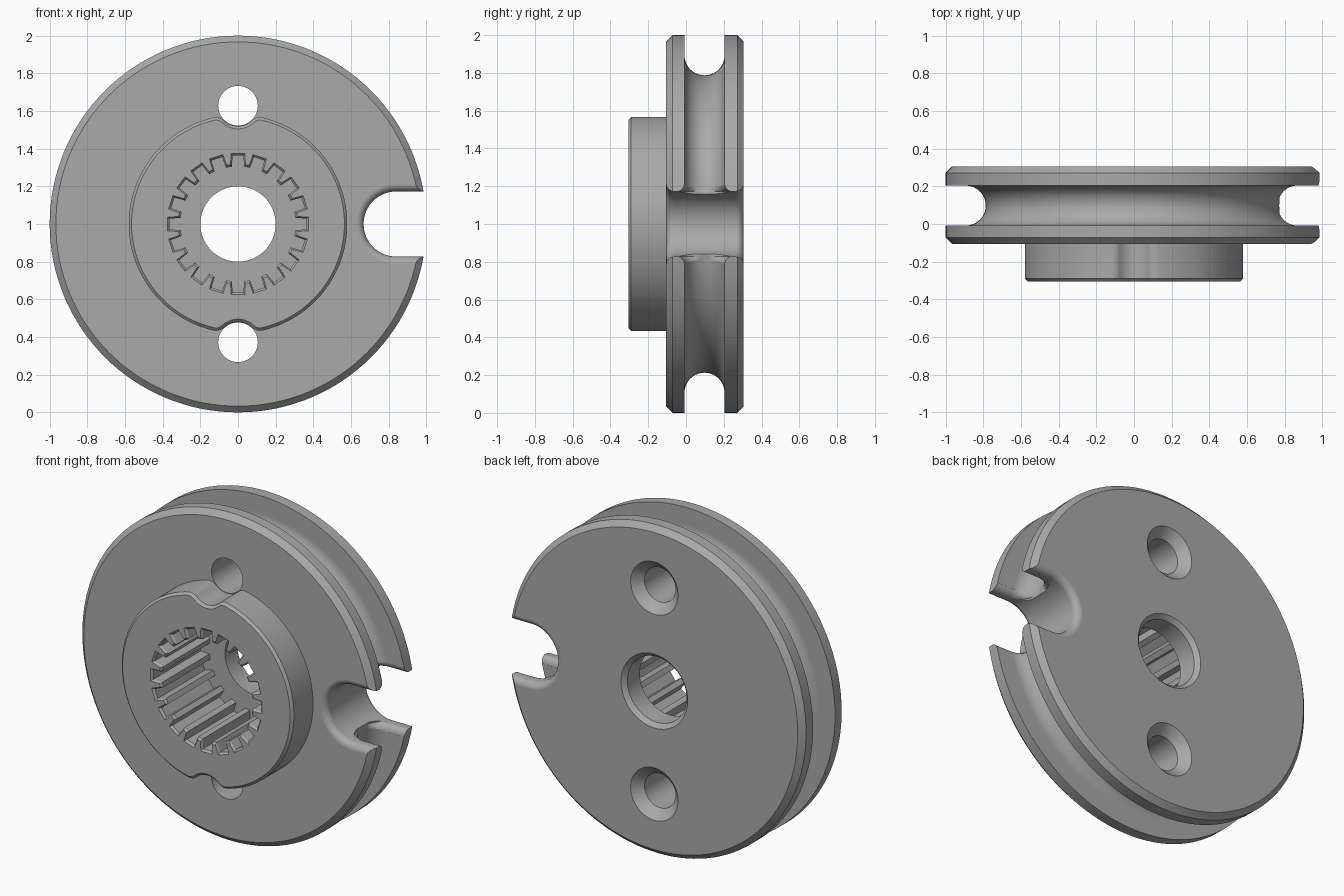
import bpy, bmesh
from math import sin, cos, pi, hypot, atan2, acos, sqrt, radians

if "Cube" in bpy.data.objects:
    bpy.data.objects.remove(bpy.data.objects["Cube"])

FRONT, BACK, SEAM = -0.105, 0.305, -0.305   # disc faces and boss front
HOLE_D, HOLE_R = 0.628, 0.105               # bolt hole position and radius
SLOT_X, SLOT_H, ROUND = 0.84, 0.173, 0.04   # slot centre, half width, edge round
GROOVE_Y, GROOVE_R, GROOVE_W = 0.098, 0.893, 0.106

steel = bpy.data.materials.new("steel grey")
steel.use_nodes = True
GREY = (0.4, 0.4, 0.4, 1)
steel.diffuse_color = GREY
steel.node_tree.nodes["Principled BSDF"].inputs["Base Color"].default_value = GREY


def loft(name, rings):
    """Skin equal-length rings of points and cap both ends."""
    bm = bmesh.new()
    loops = [[bm.verts.new((x, y, z + 1)) for x, y, z in ring] for ring in rings]
    for a, b in zip(loops, loops[1:]):
        for i in range(len(a)):
            j = (i + 1) % len(a)
            bm.faces.new((a[i], a[j], b[j], b[i]))
    bm.faces.new(loops[0])
    bm.faces.new(loops[-1])
    bmesh.ops.recalc_face_normals(bm, faces=bm.faces)
    mesh = bpy.data.meshes.new(name)
    bm.to_mesh(mesh)
    bm.free()
    obj = bpy.data.objects.new(name, mesh)
    bpy.context.collection.objects.link(obj)
    return obj


def at_y(outline, y):
    return [(x, y, z) for x, z in outline]


def turned(name, profile, centre=0, n=128):
    """Solid of revolution about the y axis from (radius, y) pairs."""
    return loft(name, [[(r * sin(2 * pi * i / n), y, centre + r * cos(2 * pi * i / n))
                        for i in range(n)] for r, y in profile])


def combine(target, tool, operation):
    mod = target.modifiers.new(operation, "BOOLEAN")
    mod.object, mod.operation, mod.solver = tool, operation, "EXACT"
    bpy.context.view_layer.objects.active = target
    bpy.ops.object.modifier_apply(modifier=mod.name)
    bpy.data.objects.remove(tool)


def arc(cx, cz, r, a, b, n):
    return [(cx + r * cos(a + (b - a) * i / n), cz + r * sin(a + (b - a) * i / n))
            for i in range(n + 1)]


# Grooved disc with chamfered rims
groove = [(r, y) for y, r in arc(GROOVE_Y, GROOVE_R, GROOVE_W, -pi, 0, 20)]
body = turned("pulley_body",
              [(0.967, FRONT), (1, FRONT + 0.033), (1, GROOVE_Y - GROOVE_W)] + groove +
              [(1, GROOVE_Y + GROOVE_W), (1, BACK - 0.033), (0.967, BACK)])


# Boss with a rounded notch beside each bolt hole
def boss_outline(inset):
    radius, notch, fillet = 0.58, HOLE_R + 0.003, 0.06
    d = radius - fillet
    phi = acos((d * d + HOLE_D ** 2 - (notch + fillet) ** 2) / (2 * d * HOLE_D))
    cx, cz = d * sin(phi), d * cos(phi)
    quarter = arc(0, HOLE_D, notch + inset, -pi / 2, atan2(cz - HOLE_D, cx), 8)
    quarter += arc(cx, cz, fillet - inset, atan2(HOLE_D - cz, -cx), pi / 2 - phi, 8)[1:]
    quarter += arc(0, 0, radius - inset, pi / 2 - phi, 0, 28)[1:]
    half = quarter + [(x, -z) for x, z in quarter[::-1]][1:]
    return half + [(-x, z) for x, z in half[::-1]][1:-1]


CH = 0.015
boss = loft("boss", [at_y(boss_outline(CH), SEAM), at_y(boss_outline(0), SEAM + CH),
                     at_y(boss_outline(0), FRONT + 0.05)])
combine(body, boss, "UNION")


# Splined socket with a lead-in chamfer
def spline_outline(grow, teeth=20):
    points = []
    for k in range(teeth):
        mid = 2 * pi * k / teeth
        for side, r, half in ((-1, 0.306, 6), (-1, 0.365, 4.6), (1, 0.365, 4.6), (1, 0.306, 6)):
            a = mid + side * radians(half + grow * 90)
            points.append(((r + grow) * sin(a), (r + grow) * cos(a)))
    return points


socket = loft("socket_cutter", [at_y(spline_outline(0.012), SEAM - 0.1),
                                at_y(spline_outline(0.012), SEAM),
                                at_y(spline_outline(0), SEAM + 0.012),
                                at_y(spline_outline(0), 0.16)])
combine(body, socket, "DIFFERENCE")

# Centre bore and two countersunk bolt holes
for centre, r, sink, start in ((0, 0.2, 0.025, 0), (HOLE_D, HOLE_R, 0.055, -0.4),
                               (-HOLE_D, HOLE_R, 0.055, -0.4)):
    hole = turned("hole_cutter", [(r, start), (r, BACK - sink), (r + sink, BACK),
                                  (r + sink, BACK + 0.1)], centre, 64)
    combine(body, hole, "DIFFERENCE")


# Open slot through the rim, with rounded edges on both faces
def slot_outline(o):
    return ([(1.2, SLOT_H + o)] + arc(SLOT_X, 0, SLOT_H + o, pi / 2, 3 * pi / 2, 32) +
            [(1.2, -SLOT_H - o)])


ease = [(ROUND * (1 - cos(t * pi / 12)), ROUND * (1 - sin(t * pi / 12))) for t in range(7)]
rings = [at_y(slot_outline(ROUND), FRONT - 0.1)]
rings += [at_y(slot_outline(o), FRONT + d) for d, o in ease]
rings += [at_y(slot_outline(o), BACK - d) for d, o in ease[::-1]]
rings += [at_y(slot_outline(ROUND), BACK + 0.1)]
combine(body, loft("slot_cutter", rings), "DIFFERENCE")

# Rounded edges where the groove opens into the slot
sections = []
for i in range(15):
    x = 0.772 + 0.009 * i if i < 14 else 1.2
    dip = max(0, GROOVE_R - hypot(x, 0.19))
    w = sqrt(max(0, GROOVE_W ** 2 - dip ** 2)) + 0.0005
    f = min(1, w / 0.08)
    side = [(-w - d * f, SLOT_H - 0.001 + o * f) for d, o in ease[::-1]]
    top = side + [(-y, z) for y, z in side[::-1]]
    loop = top + [(y, -z) for y, z in top[::-1]]
    sections.append([(x, GROOVE_Y + y, z) for y, z in loop])
combine(body, loft("groove_edge_cutter", sections), "DIFFERENCE")

# Finish: one colour, smooth curves, crisp edges
body.data.materials.clear()
body.data.materials.append(steel)
for face in body.data.polygons:
    face.material_index = 0
for obj in bpy.context.selected_objects:
    obj.select_set(False)
body.select_set(True)
bpy.context.view_layer.objects.active = body
bpy.ops.object.shade_smooth_by_angle(angle=radians(30))
weighted = body.modifiers.new("even_shading", "WEIGHTED_NORMAL")
weighted.keep_sharp = True
